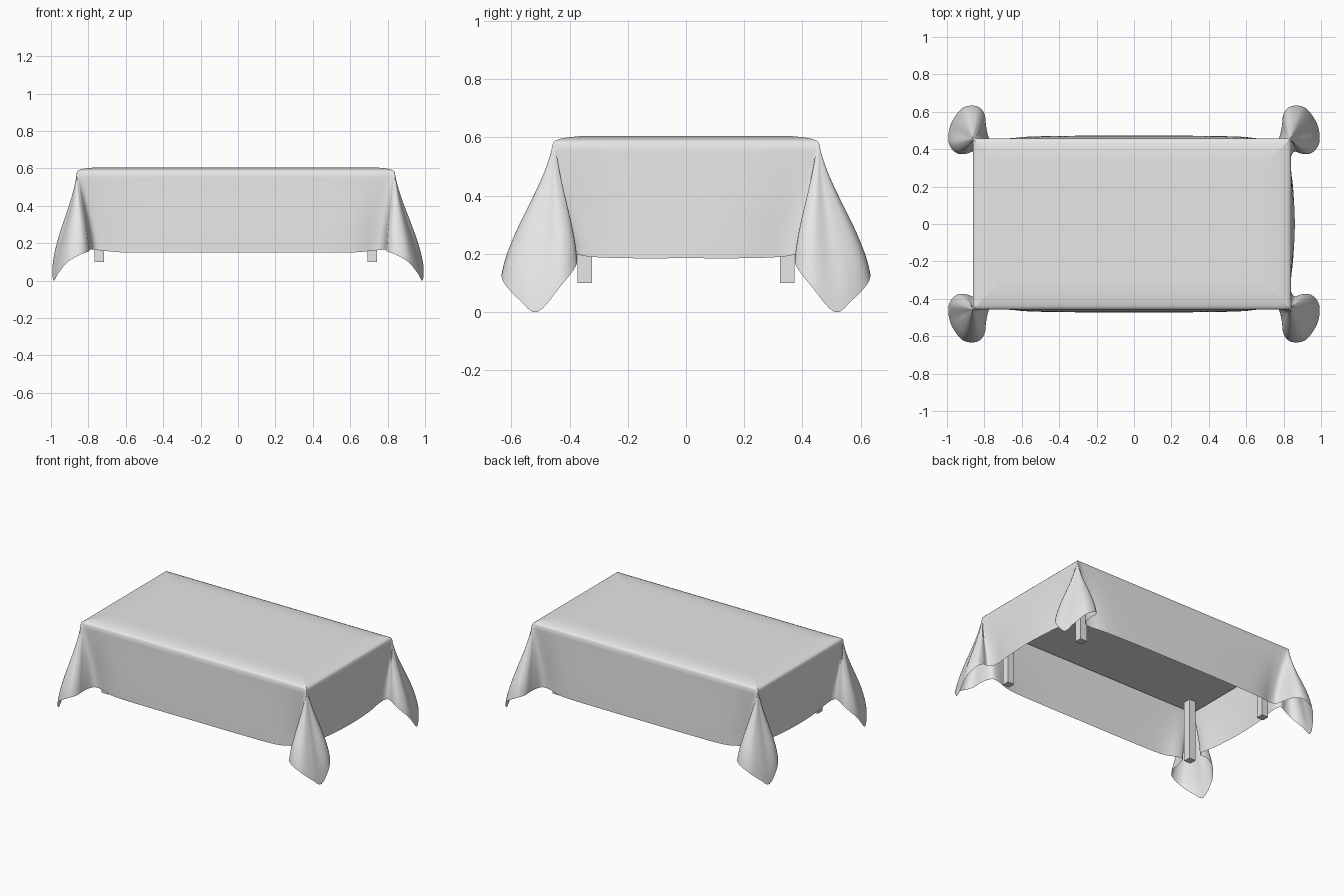
import bpy, bmesh, math
from mathutils import Vector

cube = bpy.data.objects.get("Cube")
if cube:
    bpy.data.objects.remove(cube, do_unlink=True)

CENTRE_X = -0.012
HALF_X, HALF_Y = 0.85, 0.457
EDGE_Z = 0.58

# One shared pale grey
grey = bpy.data.materials.new("pale_grey")
grey.use_nodes = True
grey.diffuse_color = (0.8, 0.8, 0.8, 1)
grey.node_tree.nodes["Principled BSDF"].inputs["Base Color"].default_value = (0.8, 0.8, 0.8, 1)


def add_object(name, bm, smooth_angle=None):
    mesh = bpy.data.meshes.new(name)
    bm.to_mesh(mesh)
    bm.free()
    mesh.materials.append(grey)
    obj = bpy.data.objects.new(name, mesh)
    bpy.context.collection.objects.link(obj)
    if smooth_angle:
        bpy.ops.object.select_all(action='DESELECT')
        obj.select_set(True)
        bpy.context.view_layer.objects.active = obj
        bpy.ops.object.shade_smooth_by_angle(angle=math.radians(smooth_angle))
    return obj


def add_box(name, centre, size):
    bm = bmesh.new()
    bmesh.ops.create_cube(bm, size=1)
    bmesh.ops.scale(bm, vec=size, verts=bm.verts)
    bmesh.ops.translate(bm, vec=centre, verts=bm.verts)
    return add_object(name, bm)


def smooth_loop(points, steps):
    """Catmull-Rom curve through a closed loop of points."""
    out, n = [], len(points)
    for i in range(n):
        a, b, c, d = (points[(i + k) % n] for k in (-1, 0, 1, 2))
        for s in range(steps):
            t = s / steps
            out.append(0.5 * (2 * b + (c - a) * t + (2 * a - 5 * b + 4 * c - d) * t ** 2
                              + (3 * b - a - 3 * c + d) * t ** 3))
    return out


# Hem of one quarter: middle of the long side, round the hanging corner, to the short side
quarter = [Vector(p) for p in (
    (0, .472, .15), (.3, .472, .15), (.6, .465, .15), (.72, .44, .16), (.77, .45, .165),
    (.79, .52, .165), (.80, .59, .155), (.84, .63, .14), (.91, .625, .1), (.96, .57, .04),
    (.987, .51, .0), (.99, .43, .09), (.95, .38, .155), (.90, .375, .19), (.855, .385, .2),
    (.835, .33, .19), (.85, .2, .185), (.86, 0, .185))]

hem = []
for sx, sy in ((1, -1), (1, 1), (-1, 1), (-1, -1)):
    part = [Vector((p.x * sx, p.y * sy, p.z)) for p in quarter]
    if sx * sy > 0:
        part.reverse()
    hem += part[:-1]
hem = smooth_loop(hem, 4)
for p in hem:
    p.z = max(p.z, 0)


def edge_point(p):
    """Point on the table edge from which a hem point hangs."""
    return Vector((math.copysign(min(abs(p.x) * 1.06, HALF_X), p.x),
                   math.copysign(min(abs(p.y) * 1.2, HALF_Y), p.y), EDGE_Z))


edge = [edge_point(p) for p in hem]
rings = []

# Rounded top of the cloth
for inset, z in ((.14, .605), (.09, .604), (.05, .600), (.02, .594), (.006, .588)):
    rings.append([Vector((e.x * (1 - inset / HALF_X), e.y * (1 - inset / HALF_Y), z)) for e in edge])

# Hanging skirt, flaring out into a fold at each corner
ROWS = 14
for r in range(ROWS + 1):
    t = r / ROWS
    flare = 0.45 * t + 0.55 * t * t * (3 - 2 * t)
    ring = []
    for e, h in zip(edge, hem):
        q = e.lerp(h, flare)
        q.z = e.z + (h.z - e.z) * t
        ring.append(q)
    rings.append(ring)

bm = bmesh.new()
grid = [[bm.verts.new(p + Vector((CENTRE_X if i < 6 else CENTRE_X * (1 - (i - 5) / ROWS), 0, 0)))
         for p in ring] for i, ring in enumerate(rings)]
count = len(hem)
for upper, lower in zip(grid, grid[1:]):
    for i in range(count):
        j = (i + 1) % count
        bm.faces.new((upper[i], lower[i], lower[j], upper[j]))
bm.faces.new(grid[0])
bmesh.ops.remove_doubles(bm, verts=bm.verts, dist=0.0004)
bmesh.ops.recalc_face_normals(bm, faces=bm.faces)
top = max(bm.faces, key=lambda f: f.calc_area())
if top.normal.z < 0:
    bmesh.ops.reverse_faces(bm, faces=bm.faces)
add_object("tablecloth", bm, 70)

# Table under the cloth
add_box("table_top", (CENTRE_X, 0, 0.547), (1.66, 0.88, 0.06))
for side, sx in (("left", 1), ("right", -1)):
    for end, sy in (("front", -1), ("back", 1)):
        add_box(f"{end}_{side}_leg", (CENTRE_X + sx * 0.73, sy * 0.348, 0.315), (0.05, 0.05, 0.43))
